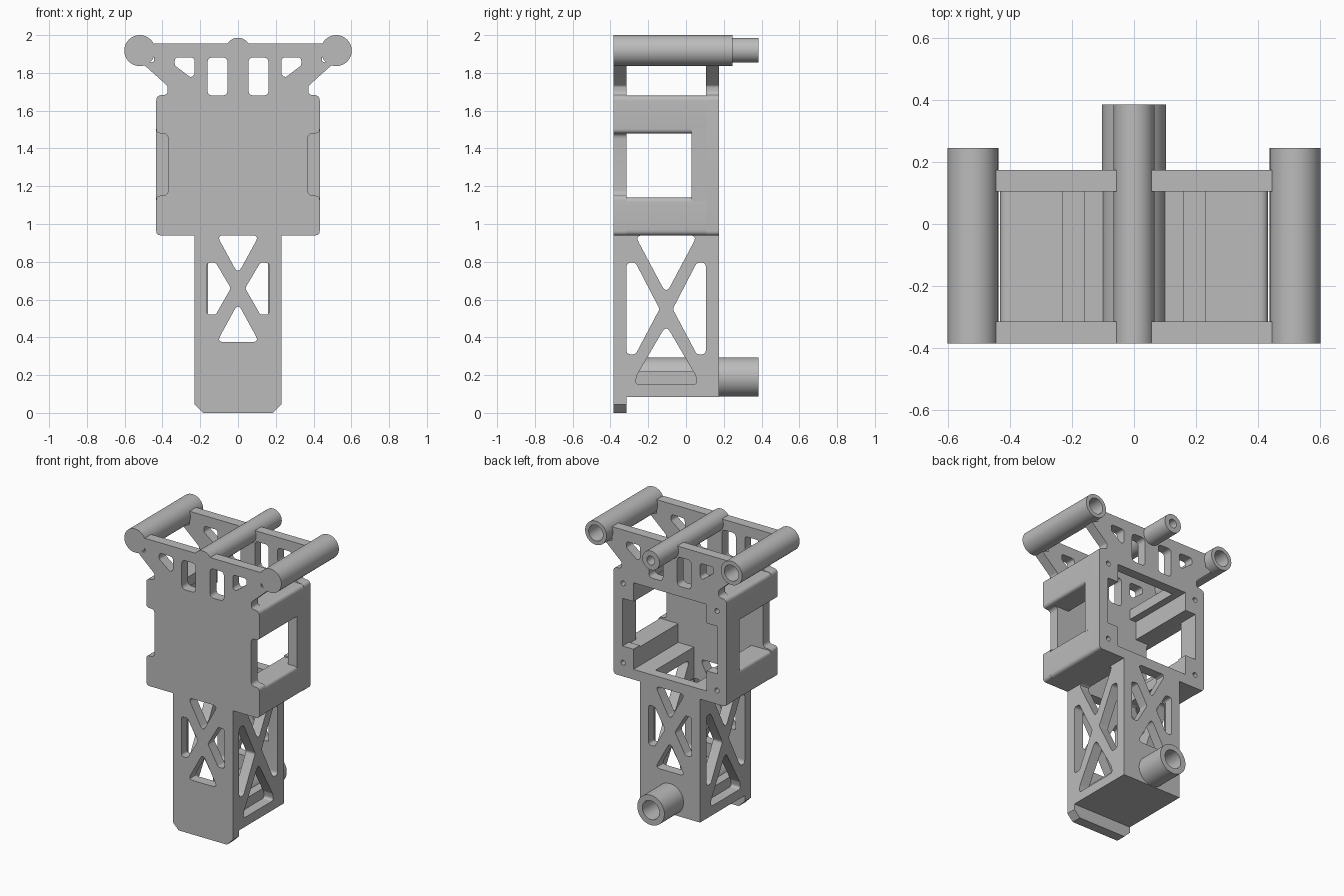
import bpy, bmesh, math
from mathutils import Matrix, Vector

if "Cube" in bpy.data.objects:
    bpy.data.objects.remove(bpy.data.objects["Cube"], do_unlink=True)

grey = bpy.data.materials.new("plain grey")
grey.use_nodes = True
COLOUR = (0.5, 0.5, 0.5, 1)
grey.diffuse_color = COLOUR
grey.node_tree.nodes["Principled BSDF"].inputs["Base Color"].default_value = COLOUR

# Axis maps: profile drawn in XZ and pushed along Y, or drawn in YZ and pushed along X
ALONG_Y = Matrix(((1, 0, 0), (0, 0, -1), (0, 1, 0))).to_4x4()
ALONG_X = Matrix(((0, 0, 1), (1, 0, 0), (0, 1, 0))).to_4x4()


def rounded(points, radius=0.0, steps=6):
    """Round polygon corners; a point may carry its own radius as a third value."""
    out = []
    for i, p in enumerate(points):
        r = p[2] if len(p) > 2 else radius
        c = Vector(p[:2])
        a = Vector(points[i - 1][:2]) - c
        b = Vector(points[(i + 1) % len(points)][:2]) - c
        if r == 0:
            out.append(c)
            continue
        half = a.angle(b) / 2
        cut = min(r / math.tan(half), a.length * 0.48, b.length * 0.48)
        a, b = c + a.normalized() * cut, c + b.normalized() * cut
        for k in range(steps + 1):
            t = k / steps
            out.append(a * (1 - t) ** 2 + c * 2 * t * (1 - t) + b * t * t)
    return out


def circle(x, z, r, n=48):
    return [Vector((x + r * math.cos(math.tau * k / n), z + r * math.sin(math.tau * k / n)))
            for k in range(n)]


def flip(points):
    return [(-p[0], *p[1:]) for p in points]


def both(points):
    """Full outline from its right half, listed bottom to top."""
    return points + flip(points)[::-1]


def extrude(name, loops, start, end, along=ALONG_Y):
    """Solid made from an outline and its holes, spanning start..end."""
    curve = bpy.data.curves.new(name, "CURVE")
    curve.dimensions, curve.fill_mode = "2D", "BOTH"
    curve.extrude = (end - start) / 2
    for loop in loops:
        spline = curve.splines.new("POLY")
        spline.points.add(len(loop) - 1)
        for point, co in zip(spline.points, loop):
            point.co = (co[0], co[1], 0, 1)
        spline.use_cyclic_u = True
    temp = bpy.data.objects.new(name, curve)
    bpy.context.collection.objects.link(temp)
    graph = bpy.context.evaluated_depsgraph_get()
    mesh = bpy.data.meshes.new_from_object(temp.evaluated_get(graph))
    bpy.data.objects.remove(temp, do_unlink=True)
    bpy.data.curves.remove(curve)

    mesh.transform(along)
    middle = (start + end) / 2
    mesh.transform(Matrix.Translation((middle, 0, 0) if along is ALONG_X else (0, middle, 0)))
    bm = bmesh.new()
    bm.from_mesh(mesh)
    bmesh.ops.remove_doubles(bm, verts=bm.verts, dist=1e-5)
    bmesh.ops.recalc_face_normals(bm, faces=bm.faces)
    bm.to_mesh(mesh)
    bm.free()
    mesh.materials.clear()
    mesh.materials.append(grey)
    obj = bpy.data.objects.new(name, mesh)
    bpy.context.collection.objects.link(obj)
    bpy.ops.object.select_all(action="DESELECT")
    obj.select_set(True)
    bpy.context.view_layer.objects.active = obj
    bpy.ops.object.shade_smooth_by_angle(angle=math.radians(30))
    return obj


# Main sizes
FRONT, FRONT_IN, BACK_IN, BACK = -0.385, -0.315, 0.105, 0.175
LEG, HEAD, WALL = 0.23, 0.433, 0.07
HEAD_LOW, HEAD_TOP, WIN_LOW, WIN_TOP = 0.94, 1.68, 1.15, 1.48
TUBE_X, TUBE_Z, FOOT_Z = 0.52, 1.918, 0.19
INNER = HEAD - WALL

# Shared outline pieces of the front and back plates
arm = [(HEAD, HEAD_TOP, 0.03), (0.372, HEAD_TOP + 0.005, 0.03), (0.372, 1.73, 0.02),
       (0.50, 1.845), (0.445, 1.86), (0.445, 1.955)]
hip = [(LEG, HEAD_LOW), (HEAD, HEAD_LOW, 0.025)]
notch = [(HEAD, WIN_LOW, 0.025), (0.37, WIN_LOW, 0.03),
         (0.37, WIN_TOP, 0.03), (HEAD, WIN_TOP, 0.025)]

# Cut-outs in the upper plates and the leg truss
slot = rounded([(0.055, 1.68), (0.162, 1.68), (0.162, 1.882), (0.055, 1.882)], 0.03)
corner_slot = rounded([(0.23, 1.882), (0.335, 1.882), (0.335, 1.84), (0.25, 1.775), (0.23, 1.79)], 0.022)
truss_side = rounded([(0.165, 0.795), (0.118, 0.795), (0.038, 0.66), (0.118, 0.52), (0.165, 0.52)], 0.02)
truss_top = rounded([(-0.112, 0.94), (0.112, 0.94), (0, 0.735)], 0.022)
truss_low = rounded([(-0.112, 0.375), (0.112, 0.375), (0, 0.58)], 0.022)
plate_holes = [truss_top, truss_low]
for hole in (slot, corner_slot, truss_side):
    plate_holes += [hole, flip(hole)]

# Front plate
front = both([(0.185, 0), (LEG, 0.045)] + hip + notch + arm)
extrude("front_plate", [rounded(front)] + plate_holes, FRONT, FRONT_IN)

# Back plate with stepped opening, screw holes and tube bores
opening = both([(0.28, HEAD_LOW + WALL), (0.28, WIN_LOW), (INNER, WIN_LOW),
                (INNER, WIN_TOP), (0.28, WIN_TOP), (0.28, HEAD_TOP - WALL)])
screws = [circle(x, z, 0.017, 20) for x in (-0.36, 0.36) for z in (1.035, 1.585)]
bores = [circle(0, FOOT_Z, 0.065), circle(0, TUBE_Z + 0.002, 0.03)]
extrude("back_plate", [rounded(both([(LEG, 0.085)] + hip + arm)), opening]
        + plate_holes + screws + bores, BACK_IN, BACK)

# Head: four stepped corner rails and two side pillars
rail = [(LEG, HEAD_TOP), (LEG, HEAD_TOP - WALL), (0.28, HEAD_TOP - WALL), (0.28, WIN_TOP),
        (HEAD, WIN_TOP, 0.025), (HEAD, HEAD_TOP, 0.03)]
low_rail = [(p[0], HEAD_LOW + HEAD_TOP - p[1], *p[2:]) for p in rail]
pillar = [(INNER, WIN_LOW - 0.03), (HEAD, WIN_LOW - 0.03), (HEAD, WIN_TOP + 0.03), (INNER, WIN_TOP + 0.03)]
for side, turn in (("left", list), ("right", flip)):
    extrude(side + "_upper_rail", [rounded(turn(rail))], FRONT_IN, BACK_IN)
    extrude(side + "_lower_rail", [rounded(turn(low_rail))], FRONT_IN, BACK_IN)
    extrude(side + "_pillar", [turn(pillar)], 0.03, BACK_IN)

# Leg side walls with crossed braces, and the leg floor
MID = (FRONT_IN + BACK_IN) / 2
wall = [(FRONT_IN - 0.01, 0.085), (BACK_IN + 0.01, 0.085),
        (BACK_IN + 0.01, 1.01), (FRONT_IN - 0.01, 1.01)]
side_hole = [(0.21, 0.795), (0.162, 0.795), (0.035, 0.55), (0.162, 0.31), (0.21, 0.31)]
wall_holes = [[(-0.165, 0.94), (0.165, 0.94), (0, 0.63)],
              [(-0.165, 0.15), (-0.155, 0.20), (0, 0.465), (0.155, 0.20), (0.165, 0.15)],
              side_hole, flip(side_hole)]
wall_loops = [wall] + [rounded([(p[0] + MID, p[1]) for p in h], 0.025) for h in wall_holes]
extrude("left_leg_wall", wall_loops, LEG - WALL, LEG, ALONG_X)
extrude("right_leg_wall", wall_loops, -LEG, WALL - LEG, ALONG_X)
W = LEG - WALL
extrude("leg_floor", [[(-W, 0.085), (W, 0.085), (W, 0.22), (-W, 0.22)]], FRONT_IN, BACK_IN)


# Tubes: closed front end, open bore at the back
def tube(name, x, z, radius, bore, start, closed, end):
    extrude(name + "_end", [circle(x, z, radius)], start, closed)
    extrude(name, [circle(x, z, radius), circle(x, z, bore)], closed, end)


tube("left_tube", TUBE_X, TUBE_Z, 0.082, 0.055, FRONT, FRONT_IN, 0.245)
tube("right_tube", -TUBE_X, TUBE_Z, 0.082, 0.055, FRONT, FRONT_IN, 0.245)
tube("centre_tube", 0, TUBE_Z + 0.002, 0.066, 0.03, FRONT, FRONT_IN, 0.385)
tube("foot_tube", 0, FOOT_Z, 0.104, 0.065, FRONT_IN, BACK_IN, 0.385)
